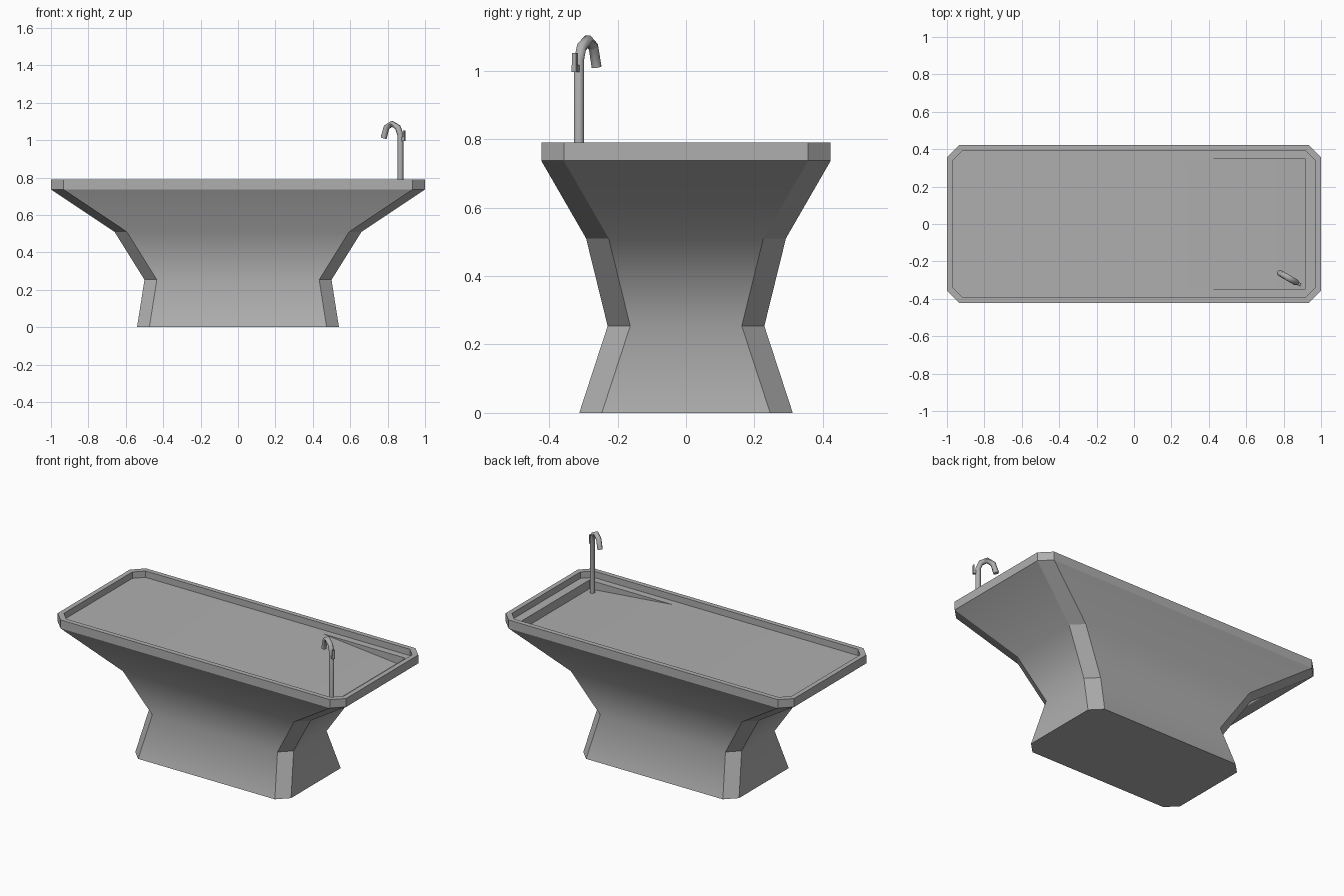
import bpy, bmesh, math
from mathutils import Matrix, Vector

if "Cube" in bpy.data.objects:
    bpy.data.objects.remove(bpy.data.objects["Cube"])

grey = bpy.data.materials.new("dark_grey")
grey.diffuse_color = (0.43, 0.43, 0.43, 1)
grey.use_nodes = True
grey.node_tree.nodes["Principled BSDF"].inputs["Base Color"].default_value = grey.diffuse_color


def make_object(bm, name):
    bmesh.ops.recalc_face_normals(bm, faces=bm.faces)
    mesh = bpy.data.meshes.new(name)
    bm.to_mesh(mesh)
    bm.free()
    mesh.materials.append(grey)
    ob = bpy.data.objects.new(name, mesh)
    bpy.context.collection.objects.link(ob)
    return ob


def ring(bm, hx, hy, c, z):
    # rectangle with chamfered corners
    pts = [(c - hx, -hy), (hx - c, -hy), (hx, c - hy), (hx, hy - c),
           (hx - c, hy), (c - hx, hy), (-hx, hy - c), (-hx, c - hy)]
    return [bm.verts.new((x, y, z)) for x, y in pts]


# pedestal, rim and tray as one lofted shell
bm = bmesh.new()
levels = [(0.54, 0.312, 0.066, 0), (0.50, 0.229, 0.066, 0.254),
          (0.66, 0.292, 0.066, 0.51), (1.0, 0.423, 0.066, 0.737),
          (1.0, 0.423, 0.066, 0.79), (0.97, 0.393, 0.054, 0.79),
          (0.97, 0.393, 0.054, 0.75)]
rings = [ring(bm, *lv) for lv in levels]
for a, b in zip(rings, rings[1:]):
    for i in range(8):
        j = (i + 1) % 8
        bm.faces.new((a[i], a[j], b[j], b[i]))
bm.faces.new(rings[0][::-1])

# tray floor with a sloping drain end
r = rings[-1]
h1, h2, h3, h4 = [bm.verts.new((x, y, 0.75)) for x, y in
                  ((0.34, -0.35), (0.915, -0.35), (0.915, 0.35), (0.34, 0.35))]
b2, b3 = [bm.verts.new((0.915, y, 0.695)) for y in (-0.35, 0.35)]
for f in ((r[5], r[6], r[7], r[0], h1, h4), (r[0], r[1], h2, h1), (r[1], r[2], h2),
          (r[2], r[3], h3, h2), (r[3], r[4], h3), (r[4], r[5], h4, h3),
          (h1, h2, b2), (h4, b3, h3), (h2, h3, b3, b2), (h1, b2, b3, h4)):
    bm.faces.new(f)

# smooth only the waist edges of the broad sides and the floor bend
for f in bm.faces:
    f.smooth = True
for e in bm.edges:
    e.smooth = False
for k in (1, 2):
    for i in (0, 2, 4, 6):
        bm.edges.get((rings[k][i], rings[k][i + 1])).smooth = True
bm.edges.get((h1, h4)).smooth = True
make_object(bm, "table_basin")

# faucet frame: u runs from the post toward the spout
place = Matrix.Translation((0.868, -0.313, 0)) @ Matrix.Rotation(math.radians(150), 4, 'Z')

# gooseneck faucet
curve = bpy.data.curves.new("faucet_pipe", 'CURVE')
curve.dimensions = '3D'
curve.bevel_depth = 0.0165
curve.bevel_resolution = 1
curve.use_fill_caps = True
path = [(0, 0.69), (0, 1.03), (0.016, 1.069), (0.052, 1.089), (0.085, 1.069), (0.103, 1.012)]
sp = curve.splines.new('POLY')
sp.points.add(len(path) - 1)
for p, (u, z) in zip(sp.points, path):
    p.co = (*(place @ Vector((u, 0, z))), 1)
curve.materials.append(grey)
pipe = bpy.data.objects.new("faucet_pipe", curve)
bpy.context.collection.objects.link(pipe)
bpy.ops.object.select_all(action='DESELECT')
pipe.select_set(True)
bpy.context.view_layer.objects.active = pipe
bpy.ops.object.convert(target='MESH')
bpy.ops.object.shade_smooth_by_angle(angle=math.radians(65))

# faucet lever: stub and upright handle
bm = bmesh.new()
for loc, size in (((-0.016, 0, 1.006), (0.022, 0.018, 0.02)),
                  ((-0.025, 0, 1.024), (0.007, 0.014, 0.056))):
    bmesh.ops.create_cube(bm, size=1, matrix=place @ Matrix.Translation(loc)
                          @ Matrix.Diagonal((*size, 1)))
make_object(bm, "faucet_lever")
